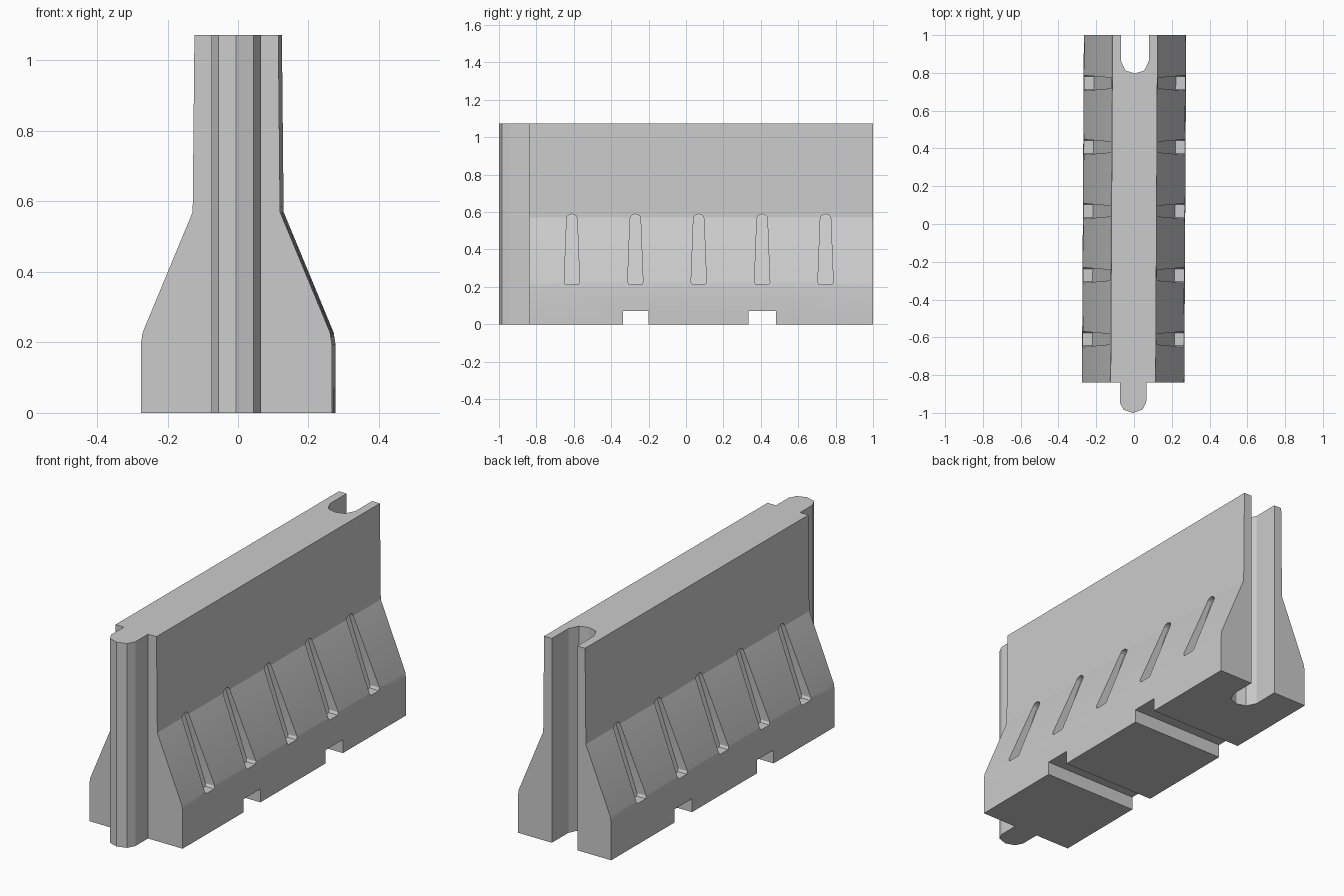
import bpy, bmesh, math

if "Cube" in bpy.data.objects:
    bpy.data.objects.remove(bpy.data.objects["Cube"])

H = 1.073          # barrier height
SKEW = 0.0055      # slight sideways drift along the length


def prism(bm, start, end):
    """Closed solid between two matching loops of points."""
    a = [bm.verts.new(p) for p in start]
    b = [bm.verts.new(p) for p in end]
    n = len(a)
    bm.faces.new(a)
    bm.faces.new(b[::-1])
    for i in range(n):
        j = (i + 1) % n
        bm.faces.new((a[j], a[i], b[i], b[j]))


def finish(name, bm):
    bmesh.ops.recalc_face_normals(bm, faces=bm.faces[:])
    mesh = bpy.data.meshes.new(name)
    bm.to_mesh(mesh)
    bm.free()
    obj = bpy.data.objects.new(name, mesh)
    bpy.context.collection.objects.link(obj)
    return obj


def upright(bm, outline, z0, z1):
    prism(bm, [(x, y, z0) for x, y in outline], [(x, y, z1) for x, y in outline])


def boolean(obj, other, operation):
    mod = obj.modifiers.new(operation.title(), 'BOOLEAN')
    mod.operation, mod.solver, mod.object = operation, 'EXACT', other
    bpy.context.view_layer.objects.active = obj
    bpy.ops.object.modifier_apply(modifier=mod.name)
    bpy.data.objects.remove(other)


# Barrier body: mirrored flared profile swept along y
half = [(0.271, 0), (0.271, 0.195), (0.266, 0.228), (0.124, 0.57), (0.119, H)]
profile = half + [(-x, z) for x, z in reversed(half)]
bm = bmesh.new()
prism(bm, [(x, -0.84, z) for x, z in profile], [(x, 1, z) for x, z in profile])
barrier = finish("barrier", bm)

# Joining tongue on the front end
side = [(0.07, -0.80), (0.07, -0.945), (0.05, -0.983)]
bm = bmesh.new()
upright(bm, side + [(0, -1)] + [(-x, y) for x, y in reversed(side)], 0, H)
boolean(barrier, finish("tongue", bm), 'UNION')

# Cutters: joining groove on the back end
bm = bmesh.new()
side = [(0.074, 1.1), (0.074, 0.863), (0.049, 0.812)]
upright(bm, side + [(0, 0.797)] + [(-x, y) for x, y in reversed(side)], -0.1, H + 0.1)

# Cutters: lifting notches across the base
for y0, y1 in ((-0.338, -0.2), (0.335, 0.48)):
    upright(bm, [(-0.5, y0), (0.5, y0), (0.5, y1), (-0.5, y1)], -0.1, 0.07)

# Cutters: tapered round-topped recesses on both slopes
slot = [(0.034, 0.213), (0.041, 0.225), (0.028, 0.565)]
arc = [(0.028 * math.cos(a), 0.565 + 0.024 * math.sin(a))
       for a in (math.pi * i / 6 for i in range(1, 6))]
outline = slot + arc + [(-y, z) for y, z in reversed(slot)]
for s in (-1, 1):
    for k in range(5):
        yc = -0.61 + 0.339 * k
        inner = [(s * (0.217 - 0.33 * (z - 0.213)), yc + y, z) for y, z in outline]
        outer = [(s * 0.4, yc + y, z) for y, z in outline]
        prism(bm, inner, outer)
boolean(barrier, finish("cutters", bm), 'DIFFERENCE')

# Slight drift of the moulding along its length
for v in barrier.data.vertices:
    v.co.x += SKEW * v.co.y

bpy.ops.object.select_all(action='DESELECT')
barrier.select_set(True)
bpy.context.view_layer.objects.active = barrier
bpy.ops.object.shade_smooth_by_angle(angle=math.radians(18))
